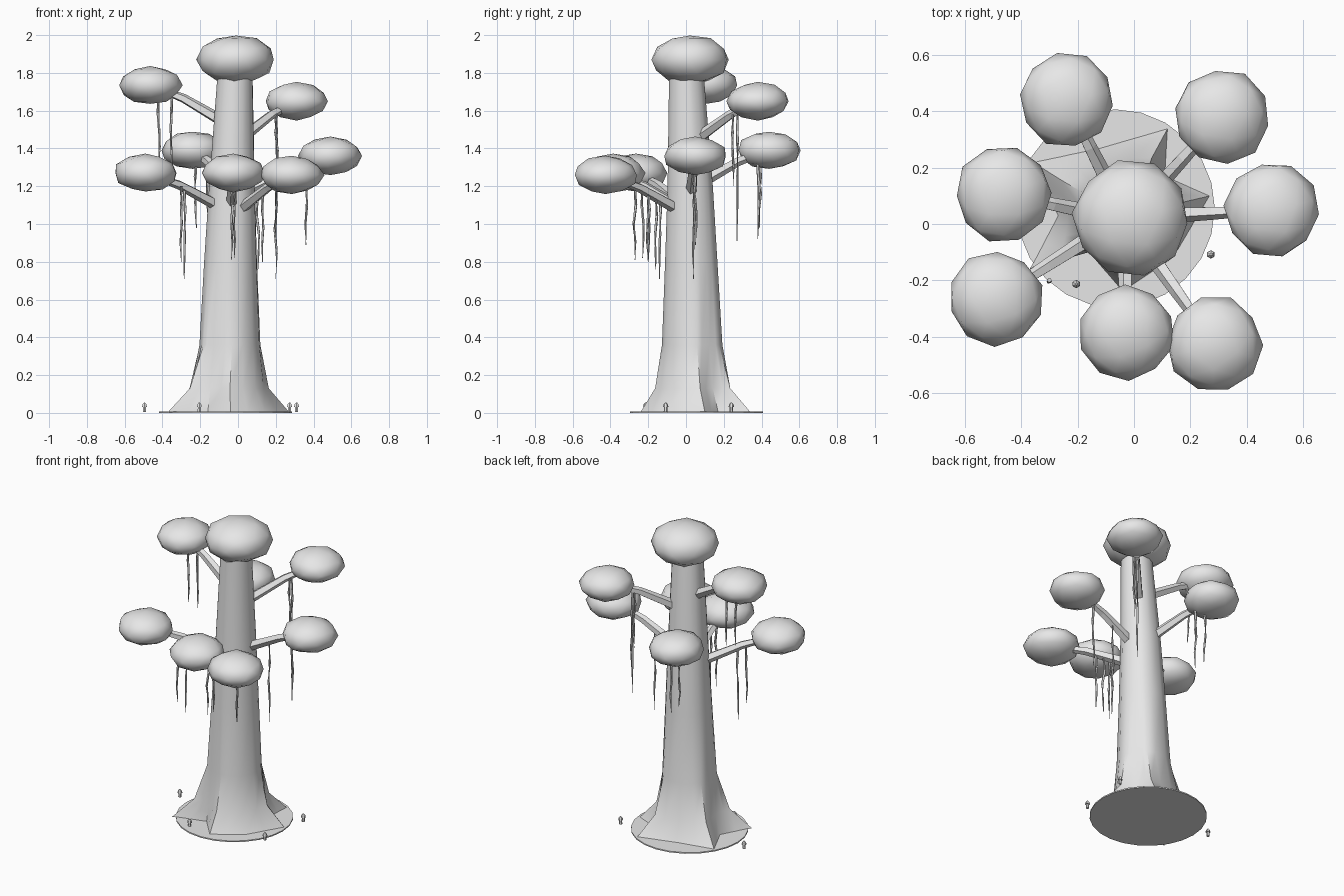
import bpy, bmesh, math, random
from mathutils import Vector, Matrix

random.seed(4)
old = bpy.data.objects.get("Cube")
if old:
    bpy.data.objects.remove(old)

grey = bpy.data.materials.new("plain grey")
grey.use_nodes = True
COLOR = (0.8, 0.8, 0.8, 1)
grey.diffuse_color = COLOR
grey.node_tree.nodes["Principled BSDF"].inputs["Base Color"].default_value = COLOR


def finish(bm, name, angle=None):
    """Turn a bmesh into a named object, smooth below the given angle."""
    bmesh.ops.recalc_face_normals(bm, faces=bm.faces)
    mesh = bpy.data.meshes.new(name)
    bm.to_mesh(mesh)
    bm.free()
    mesh.materials.append(grey)
    obj = bpy.data.objects.new(name, mesh)
    bpy.context.collection.objects.link(obj)
    if angle:
        bpy.ops.object.select_all(action='DESELECT')
        obj.select_set(True)
        bpy.context.view_layer.objects.active = obj
        bpy.ops.object.shade_smooth_by_angle(angle=math.radians(angle))
    return obj


def loft(bm, rings):
    """Skin a list of point rings and cap both ends."""
    loops = [[bm.verts.new(p) for p in ring] for ring in rings]
    n = len(loops[0])
    for a, b in zip(loops, loops[1:]):
        for i in range(n):
            bm.faces.new((a[i], a[(i + 1) % n], b[(i + 1) % n], b[i]))
    bm.faces.new(loops[0][::-1])
    bm.faces.new(loops[-1])


def tube(name, points, radii, sides, angle=None):
    """Tapered tube along a path."""
    bm = bmesh.new()
    rings = []
    for i, p in enumerate(points):
        d = points[min(i + 1, len(points) - 1)] - points[max(i - 1, 0)]
        rot = d.to_track_quat('Z', 'Y')
        ring = []
        for k in range(sides):
            a = math.tau * (k + 0.5) / sides
            ring.append(p + rot @ Vector((math.cos(a), math.sin(a), 0)) * radii[i])
        rings.append(ring)
    loft(bm, rings)
    return finish(bm, name, angle)


# Trunk: root outline on the ground blends into round, leaning rings
center = Vector((-0.065, 0.055))
outline = [Vector(p) for p in (
    (.27, .10), (.11, .17), (.12, .34), (-.12, .27), (-.36, .22),
    (-.27, .03), (-.37, -.16), (-.16, -.10), (-.04, -.24), (.14, -.12))]
spokes = []
for i, p in enumerate(outline):
    spokes += [p - center, (p + outline[(i + 1) % len(outline)]) / 2 - center]
# height, ring centre x, y, radius, amount of root flare
levels = ((0.005, -.065, .055, .18, 1), (.13, -.06, .045, .165, .38),
          (.36, -.046, .036, .158, .05), (.8, -.04, .03, .14, .01),
          (1.2, -.032, .024, .122, 0), (1.78, -.016, .004, .094, 0))
rings = []
for z, cx, cy, r, flare in levels:
    ring = []
    for s in spokes:
        reach = r + (s.length - .18) * flare
        d = s.normalized() * reach
        ring.append((cx + d.x, cy + d.y, z))
    rings.append(ring)
bm = bmesh.new()
loft(bm, rings)
finish(bm, "trunk", 40)

# Thin ground disc under the roots
bm = bmesh.new()
bmesh.ops.create_cone(bm, cap_ends=True, segments=24, radius1=.352, radius2=.352, depth=.008,
                      matrix=Matrix.Translation((center.x, center.y, .004)))
finish(bm, "ground_disc")


def foliage(name, pos, radius, height):
    """Squashed, slightly irregular low-poly ball."""
    bm = bmesh.new()
    bmesh.ops.create_icosphere(bm, subdivisions=2, radius=1)
    turn = Matrix.Rotation(random.uniform(0, math.tau), 3, 'Z')
    for v in bm.verts:
        c = turn @ v.co * random.uniform(.97, 1.04)
        v.co = Vector(pos) + Vector((c.x * radius, c.y * radius, c.z * height))
    finish(bm, name, 60)


def trunk_axis(z):
    for a, b in zip(levels, levels[1:]):
        if a[0] <= z <= b[0]:
            t = (z - a[0]) / (b[0] - a[0])
            return Vector((a[1] + (b[1] - a[1]) * t, a[2] + (b[2] - a[2]) * t, z))


foliage("crown", (-.01, .02, 1.87), .205, .13)

# Branches with foliage: name, foliage centre, height where it leaves the trunk
limbs = (("back_right", (-.24, .44, 1.39), 1.19), ("back_left", (.31, .38, 1.65), 1.42),
         ("right", (-.465, .105, 1.735), 1.51), ("left", (.49, .05, 1.36), 1.13),
         ("front_right", (-.49, -.265, 1.27), 1.06), ("front", (-.025, -.385, 1.27), 1.05),
         ("front_left", (.285, -.425, 1.26), 1.04))
for name, pos, z in limbs:
    end = Vector(pos)
    start = trunk_axis(z)
    mid = start.lerp(end, .6) + Vector((0, 0, .02))
    tube(name + "_branch", [start, mid, end], (.034, .025, .015), 5)
    foliage(name + "_foliage", pos, .168, .1)

# Hanging vines: x, y, top, bottom
vines = ((-.42, .08, 1.68, 1.32), (-.35, .08, 1.68, 1.3), (.2, .27, 1.6, .91),
         (.205, .25, 1.58, 1.2), (-.22, .39, 1.34, .98), (-.16, .38, 1.34, .92),
         (.2, .04, 1.24, .71), (.36, .05, 1.3, .89), (-.285, -.14, 1.19, .71),
         (-.3, -.2, 1.2, .8), (-.035, -.27, 1.2, .81), (-.02, -.23, 1.19, .82),
         (.13, -.2, 1.17, .8), (.105, -.16, 1.14, .76))
for i, (x, y, top, low) in enumerate(vines):
    path = []
    for k in range(5):
        sway = .007 if 0 < k < 4 else 0
        path.append(Vector((x + random.uniform(-sway, sway), y + random.uniform(-sway, sway),
                            top + (low - top) * k / 4)))
    tube("vine_%d" % (i + 1), path, (.008, .008, .007, .006, .002), 5, 60)

# Small mushrooms around the base
for i, (x, y) in enumerate(((-.205, -.213), (.273, -.108), (.31, .24), (-.495, .1))):
    profile = ((.004, .01), (.03, .009), (.031, .015), (.045, .012), (.054, .004))
    tube("mushroom_%d" % (i + 1), [Vector((x, y, h)) for h, r in profile],
         [r for h, r in profile], 6)
